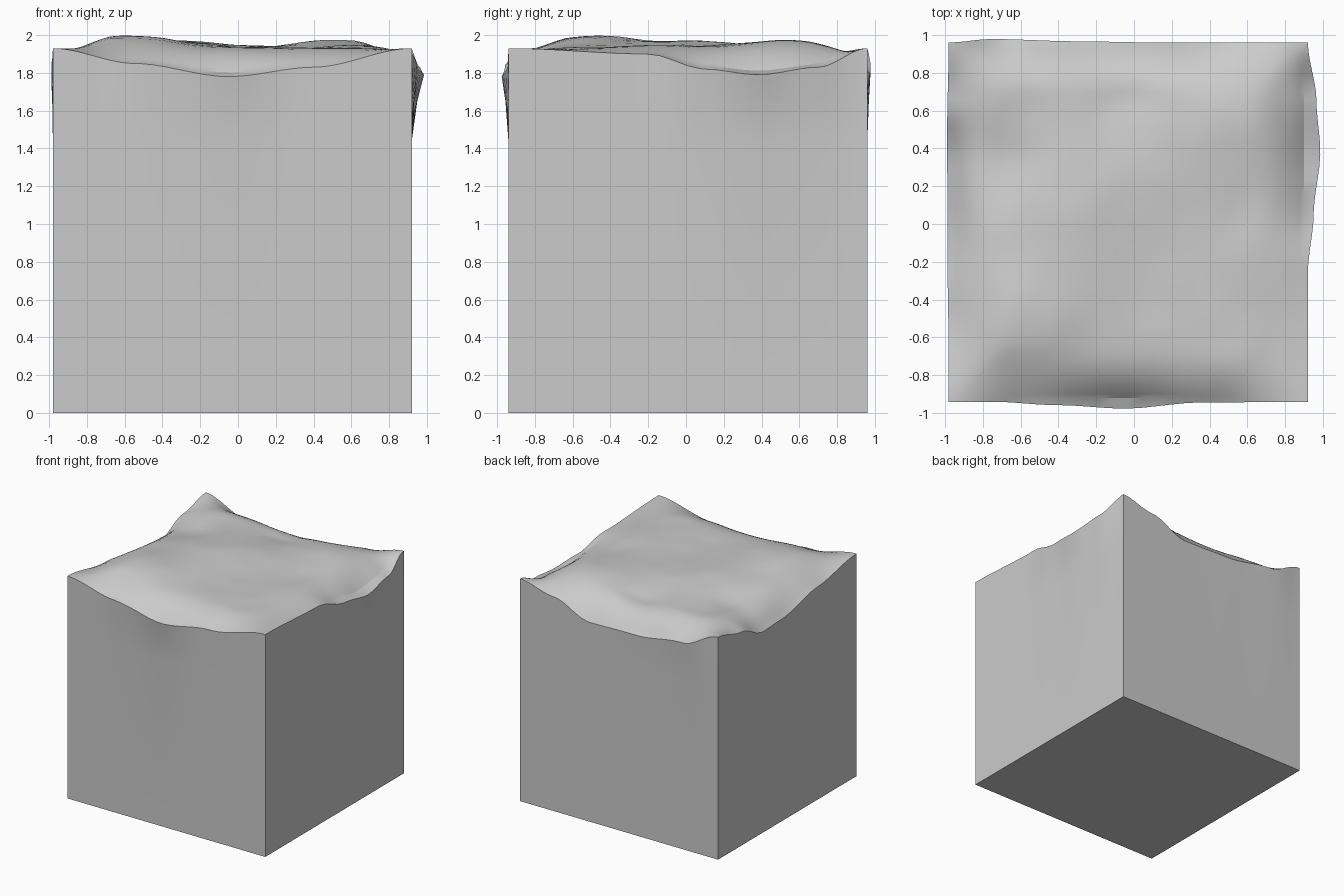
import bpy, bmesh, math
from mathutils import Vector, noise

if "Cube" in bpy.data.objects:
    bpy.data.objects.remove(bpy.data.objects["Cube"])

X0, X1, Y0, Y1, TOP = -0.98, 0.92, -0.94, 0.96, 1.93
N = 40          # grid cells across the worn top
ROLL = 0.27     # width of the rounded rim


def lerp_table(t, pts):
    """Smooth interpolation through a few (position, value) points."""
    for (a, va), (b, vb) in zip(pts, pts[1:]):
        if t <= b:
            k = min(max((t - a) / (b - a), 0), 1)
            k = k * k * (3 - 2 * k)
            return va + (vb - va) * k
    return pts[-1][1]


# how far each rim sags, and how far it bulges outward
SAG = {
    "front": [(-0.94 - 0.04, 0), (-0.55, 0.08), (-0.05, 0.15), (0.4, 0.10), (0.92, 0)],
    "back": [(-0.98, 0), (-0.65, 0.13), (-0.2, 0.19), (0.26, 0.20), (0.6, 0.07), (0.92, 0)],
    "left": [(-0.94, 0), (-0.4, 0.08), (0.1, 0.17), (0.36, 0.18), (0.65, 0.07), (0.96, 0)],
    "right": [(-0.94, 0), (-0.2, 0.03), (0.1, 0.11), (0.38, 0.14), (0.7, 0.10), (0.96, 0)],
}
BULGE = {
    "front": [(-0.75, 0), (-0.4, 0.018), (-0.05, 0.036), (0.35, 0.004), (0.92, 0)],
    "back": [(-0.98, 0), (-0.75, 0.018), (-0.3, 0.006), (0.1, 0)],
    "left": [(-0.7, 0), (-0.2, 0.006), (0.5, 0.008), (0.96, 0)],
    "right": [(-0.25, 0), (0.05, 0.03), (0.38, 0.065), (0.65, 0.045), (0.96, 0)],
}


def bump(x, y, cx, cy, r, h):
    return h * math.exp(-((x - cx) ** 2 + (y - cy) ** 2) / (r * r))


def height(x, y):
    inner = min(x - X0, X1 - x, y - Y0, Y1 - y)
    f = min(inner / 0.3, 1)
    z = TOP + f * (bump(x, y, -0.58, -0.48, 0.36, 0.064)
                   + bump(x, y, 0.52, 0.5, 0.3, 0.045)
                   + bump(x, y, 0.7, -0.2, 0.25, 0.02)
                   + bump(x, y, -0.3, 0.1, 0.35, 0.035)
                   - bump(x, y, -0.75, 0.35, 0.22, 0.05)
                   - bump(x, y, -0.05, 0.75, 0.25, 0.05)
                   + 0.008 * noise.noise(Vector((x * 5, y * 5, 0.3))))
    for side, d, t in (("front", y - Y0, x), ("back", Y1 - y, x),
                       ("left", x - X0, y), ("right", X1 - x, y)):
        if d < ROLL:
            z -= lerp_table(t, SAG[side]) * (1 - d / ROLL) ** 2
    return z


def pushed(x, y, k):
    """Move a rim point outward by its side's bulge, scaled by k."""
    px, py = x, y
    if abs(y - Y0) < 1e-4: py -= k * lerp_table(x, BULGE["front"])
    if abs(y - Y1) < 1e-4: py += k * lerp_table(x, BULGE["back"])
    if abs(x - X0) < 1e-4: px -= k * lerp_table(y, BULGE["left"])
    if abs(x - X1) < 1e-4: px += k * lerp_table(y, BULGE["right"])
    return px, py


bm = bmesh.new()


def grid_pos(n):
    # rows are packed closer together towards the rims
    t = n / N
    return t - 0.09 * math.sin(2 * math.pi * t)


# worn, undulating top surface
flat, verts = {}, {}
for i in range(N + 1):
    for j in range(N + 1):
        x = X0 + (X1 - X0) * grid_pos(i)
        y = Y0 + (Y1 - Y0) * grid_pos(j)
        flat[i, j] = (x, y)
        verts[i, j] = bm.verts.new((*pushed(x, y, 1), height(x, y)))
for i in range(N):
    for j in range(N):
        bm.faces.new([verts[i, j], verts[i + 1, j], verts[i + 1, j + 1], verts[i, j + 1]])

# walls: bulging lip, then straight sides down to the ground
ring = ([(i, 0) for i in range(N)] + [(N, j) for j in range(N)]
        + [(i, N) for i in range(N, 0, -1)] + [(0, j) for j in range(N, 0, -1)])
upper = [verts[k] for k in ring]
for z, k in ((1.65, 0.45), (1.44, 0), (0, 0)):
    lower = [bm.verts.new((*pushed(*flat[key], k), z)) for key in ring]
    for a in range(len(ring)):
        b = (a + 1) % len(ring)
        bm.faces.new([upper[b], upper[a], lower[a], lower[b]])
    upper = lower
bm.faces.new(list(reversed(upper)))   # underside

bmesh.ops.recalc_face_normals(bm, faces=bm.faces)
mesh = bpy.data.meshes.new("ground_block")
bm.to_mesh(mesh)
bm.free()
block = bpy.data.objects.new("ground_block", mesh)
bpy.context.collection.objects.link(block)

# soft shading that keeps the corner edges crisp
bpy.context.view_layer.objects.active = block
block.select_set(True)
bpy.ops.object.shade_smooth_by_angle(angle=math.radians(20))
